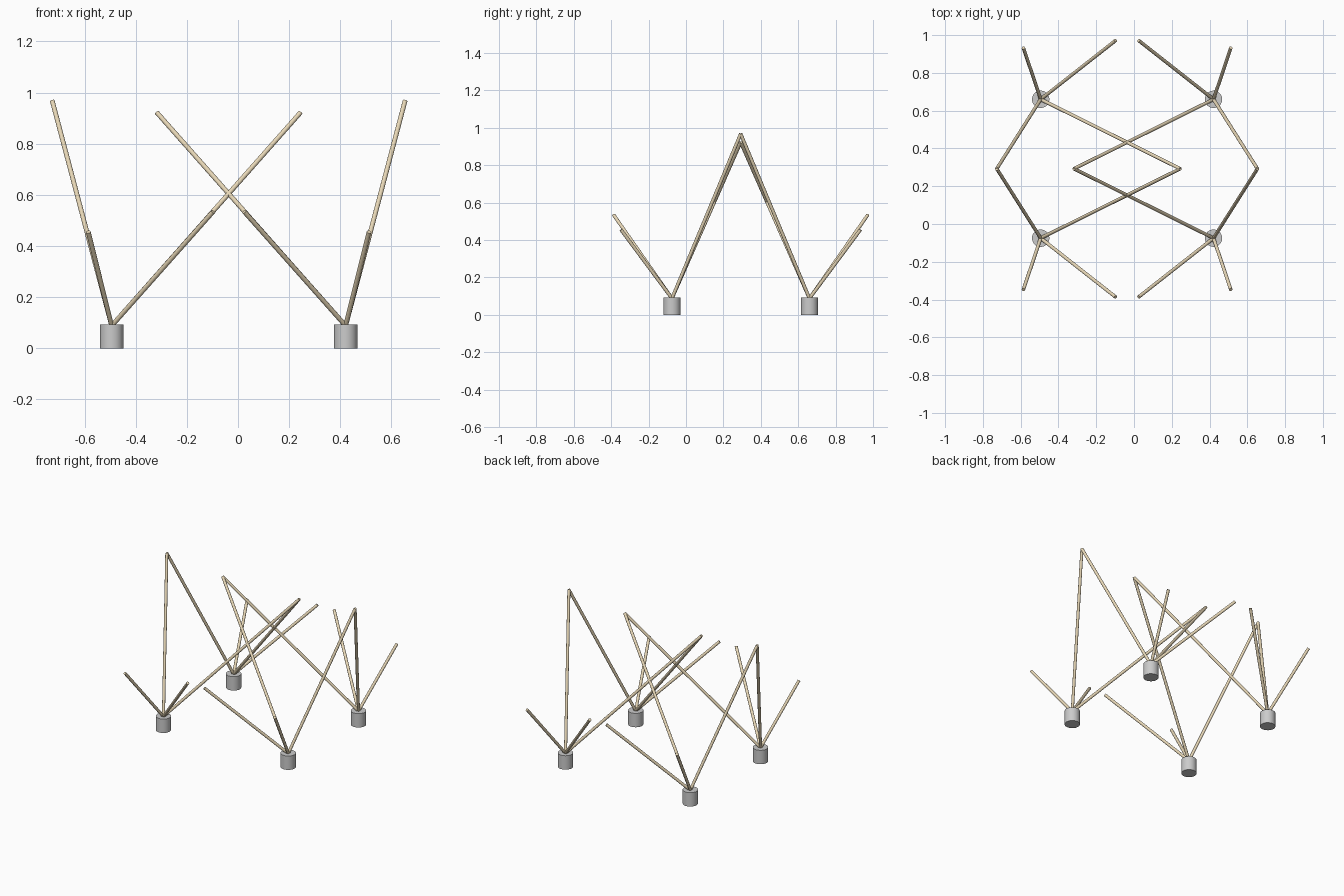
import bpy
from mathutils import Vector

if "Cube" in bpy.data.objects:
    bpy.data.objects.remove(bpy.data.objects["Cube"])

CX, CY = -0.0365, 0.2925      # centre of the symmetric frame
POLE_R = 0.0092
BASE_R, BASE_H = 0.046, 0.092

bamboo = bpy.data.materials.new("bamboo")
bamboo.diffuse_color = (0.80, 0.68, 0.47, 1)
bamboo.use_nodes = True
bamboo.node_tree.nodes["Principled BSDF"].inputs["Base Color"].default_value = bamboo.diffuse_color


def cylinder(name, a, b, radius, sides, mat=None):
    a, b = Vector(a), Vector(b)
    axis = b - a
    bpy.ops.mesh.primitive_cylinder_add(
        vertices=sides, radius=radius, depth=axis.length,
        location=(a + b) / 2, rotation=axis.to_track_quat('Z', 'Y').to_euler())
    ob = bpy.context.object
    ob.name = name
    bpy.ops.object.shade_smooth_by_angle()
    if mat:
        ob.data.materials.append(mat)
    return ob


# pole tips of the front right corner, relative to the frame centre
foot = (0.4575, -0.3675, 0.088)
tips = {
    "outer_long_pole": (0.690, 0.0, 0.968),
    "inner_long_pole": (-0.281, 0.0, 0.922),
    "outer_short_pole": (0.549, -0.640, 0.455),
    "inner_short_pole": (0.061, -0.679, 0.534),
}

# repeat the corner over both mirror planes
for sx, side in ((1, "right"), (-1, "left")):
    for sy, end in ((1, "front"), (-1, "back")):
        def place(p):
            return (CX + sx * p[0], CY + sy * p[1], p[2])

        # round concrete footing
        x, y, _ = place(foot)
        cylinder(f"{end}_{side}_footing", (x, y, 0), (x, y, BASE_H), BASE_R, 32)
        # four bamboo poles fanning out of the footing
        for name, tip in tips.items():
            cylinder(f"{end}_{side}_{name}", place(foot), place(tip), POLE_R, 24, bamboo)
